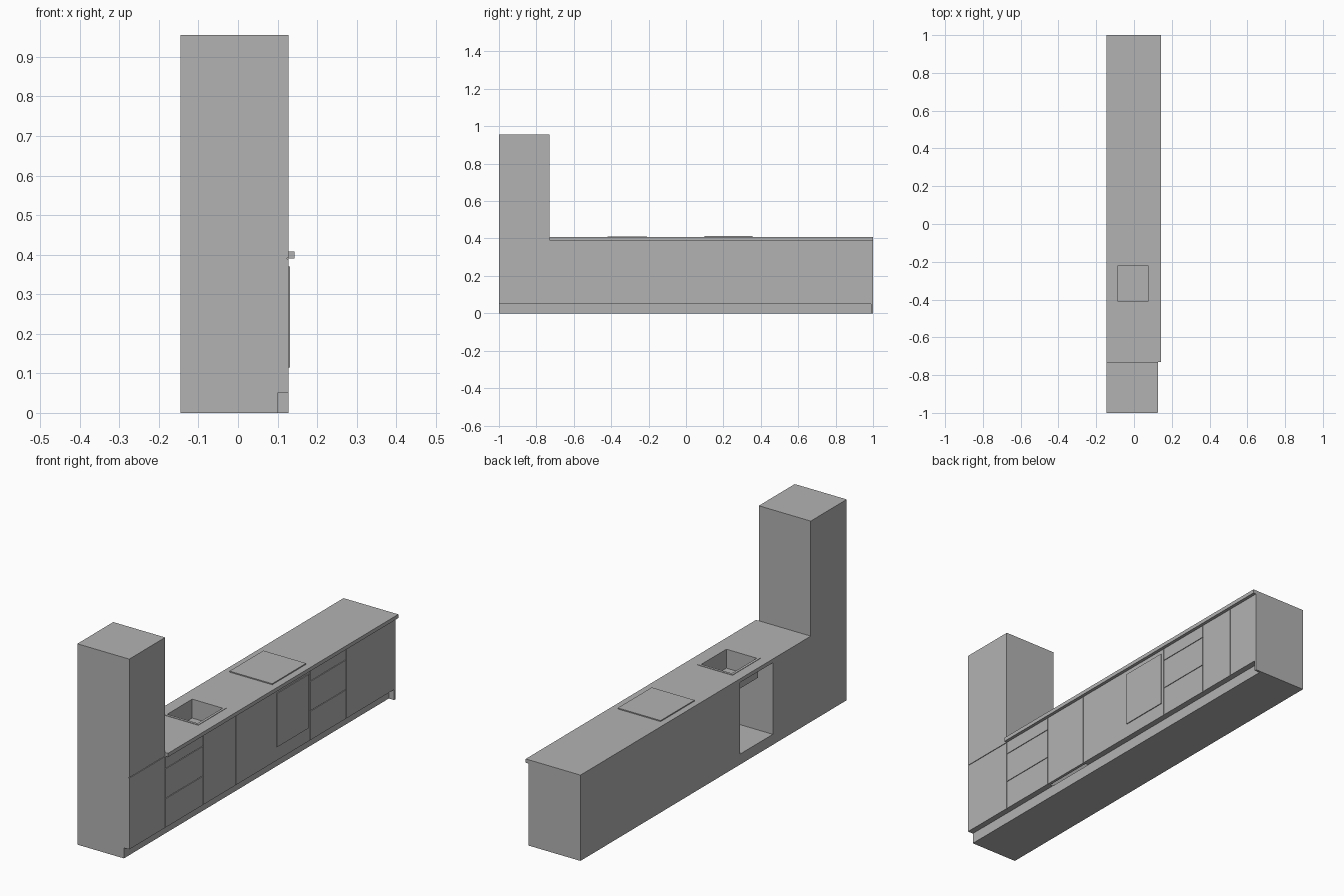
import bpy, bmesh

if "Cube" in bpy.data.objects:
    bpy.data.objects.remove(bpy.data.objects["Cube"])

grey = bpy.data.materials.new("cabinet grey")
grey.diffuse_color = (0.45, 0.45, 0.45, 1)
grey.use_nodes = True
grey.node_tree.nodes["Principled BSDF"].inputs["Base Color"].default_value = grey.diffuse_color


def finish(name, bm):
    bmesh.ops.recalc_face_normals(bm, faces=bm.faces)
    me = bpy.data.meshes.new(name)
    bm.to_mesh(me)
    bm.free()
    me.materials.append(grey)
    ob = bpy.data.objects.new(name, me)
    bpy.context.collection.objects.link(ob)
    return ob


def box(name, x0, x1, y0, y1, z0, z1):
    bm = bmesh.new()
    bmesh.ops.create_cube(bm, size=1)
    for v in bm.verts:
        v.co.x = x1 if v.co.x > 0 else x0
        v.co.y = y1 if v.co.y > 0 else y0
        v.co.z = z1 if v.co.z > 0 else z0
    return finish(name, bm)


def frame(name, outer, inner, z0, z1):
    """Rectangular slab with a rectangular hole; rects are x0, x1, y0, y1."""
    bm = bmesh.new()

    def loop(r, z):
        return [bm.verts.new((r[i], r[j], z)) for i, j in ((0, 2), (1, 2), (1, 3), (0, 3))]

    rings = [loop(outer, z0), loop(outer, z1), loop(inner, z1), loop(inner, z0)]
    for a, b in zip(rings, rings[1:] + rings[:1]):
        for i in range(4):
            k = (i + 1) % 4
            bm.faces.new((a[i], a[k], b[k], b[i]))
    return finish(name, bm)


BACK, BODY, FACE = -0.145, 0.124, 0.128
PLINTH, TOP, WORK = 0.05, 0.39, 0.408
TALL, SINK0, SINK1 = -0.73, -0.445, -0.20
GAP = 0.0015

# Plinth and the end panel that reaches the floor
box("plinth", BACK, 0.10, -1, 0.99, 0, PLINTH)
box("end_panel", BACK, FACE, 0.99, 1, 0, TOP)

# Cabinet bodies; the sink bay between them is open at the back
box("tall_cabinet", BACK, BODY, -1, TALL, PLINTH, 0.955)
box("drawer_cabinet", BACK, BODY, TALL, SINK0, PLINTH, TOP)
box("long_cabinet", BACK, BODY, SINK1, 0.99, PLINTH, TOP)
box("sink_bay_front", 0.115, BODY, SINK0, SINK1, PLINTH, TOP)

# Doors and drawer fronts: y start, y end, heights of the joints
fronts = [
    ("tall_door", -1, TALL, (PLINTH, TOP, 0.955)),
    ("left_drawer", TALL, SINK0, (PLINTH, 0.188, 0.33, TOP)),
    ("sink_door", SINK0, SINK1, (PLINTH, TOP)),
    ("oven_front", SINK1, 0.36, (PLINTH, TOP)),
    ("right_drawer", 0.36, 0.63, (PLINTH, 0.188, 0.33, TOP)),
    ("right_door", 0.63, 0.82, (PLINTH, TOP)),
    ("end_door", 0.82, 0.99, (PLINTH, TOP)),
]
for name, y0, y1, zs in fronts:
    for i, (z0, z1) in enumerate(zip(zs, zs[1:])):
        lo = z0 if i == 0 else z0 + GAP
        hi = z1 if i == len(zs) - 2 else z1 - GAP
        box(f"{name}_{i + 1}", BODY, FACE, y0 + GAP, y1 - GAP, lo, hi)

# Oven door
box("oven_door", FACE, 0.132, 0.105, 0.345, 0.115, 0.37)

# Worktop with sink cutout, and hob plate
hole = (-0.090, 0.078, -0.413, -0.217)
frame("worktop", (BACK, 0.143, TALL, 1), hole, TOP, WORK)
box("hob", -0.115, 0.11, 0.10, 0.355, WORK, WORK + 0.005)

# Sink rim, bowl walls and bowl floor
bowl = (-0.086, 0.074, -0.409, -0.221)
frame("sink_rim", (-0.098, 0.086, -0.421, -0.209), bowl, WORK, WORK + 0.002)
frame("sink_walls", hole, bowl, 0.32, WORK)
box("sink_floor", *hole, 0.317, 0.32)
